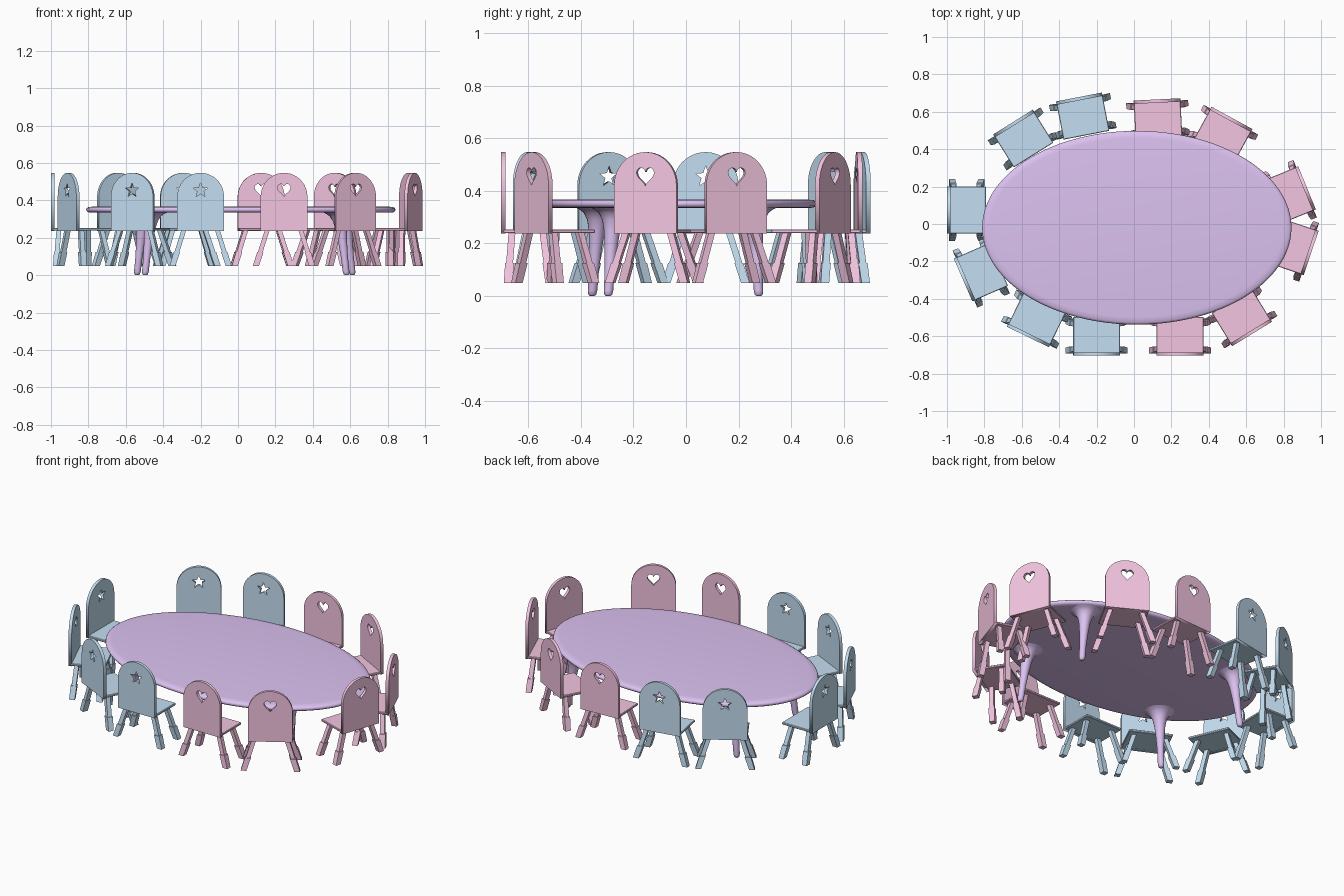
import bpy, bmesh
from math import sin, cos, pi, atan2, sqrt
from mathutils import Matrix

if "Cube" in bpy.data.objects:
    bpy.data.objects.remove(bpy.data.objects["Cube"])


def material(name, rgb):
    m = bpy.data.materials.new(name)
    m.diffuse_color = (*rgb, 1)
    m.use_nodes = True
    m.node_tree.nodes["Principled BSDF"].inputs["Base Color"].default_value = m.diffuse_color
    return m


def add(name, mesh, mat, matrix=None, smooth=False):
    if not mesh.materials:
        mesh.materials.append(mat)
    ob = bpy.data.objects.new(name, mesh)
    bpy.context.collection.objects.link(ob)
    if matrix:
        ob.matrix_world = matrix
    if smooth:
        bpy.ops.object.select_all(action='DESELECT')
        ob.select_set(True)
        bpy.context.view_layer.objects.active = ob
        bpy.ops.object.shade_smooth_by_angle(angle=0.8)
    return ob


def loft(bm, rings, n, turn=0.0):
    """Skin rings given as (cx, cy, z, rx, ry) and cap both ends."""
    loops = []
    for cx, cy, z, rx, ry in rings:
        loops.append([bm.verts.new((cx + rx * cos(turn + 2 * pi * i / n),
                                    cy + ry * sin(turn + 2 * pi * i / n), z)) for i in range(n)])
    for a, b in zip(loops, loops[1:]):
        for i in range(n):
            j = (i + 1) % n
            bm.faces.new((a[i], a[j], b[j], b[i]))
    bm.faces.new(loops[0][::-1])
    bm.faces.new(loops[-1])


def to_mesh(bm, name):
    bmesh.ops.recalc_face_normals(bm, faces=bm.faces)
    me = bpy.data.meshes.new(name)
    bm.to_mesh(me)
    bm.free()
    return me


def seat_mesh():
    bm = bmesh.new()
    bmesh.ops.create_cube(bm, size=1, matrix=Matrix.Translation((0, 0.108, 0.246))
                          @ Matrix.Diagonal((0.25, 0.2, 0.014, 1)))
    bmesh.ops.bevel(bm, geom=bm.edges[:], offset=0.003, segments=1, affect='EDGES')
    return to_mesh(bm, "seat")


def legs_mesh():
    # four splayed square legs, each with a thicker foot
    bm = bmesh.new()
    for sx in (-1, 1):
        for y0, y1 in ((0.027, 0.042), (0.185, 0.16)):
            rings = []
            for z, half in ((0.05, 0.016), (0.125, 0.017), (0.125, 0.013), (0.242, 0.013)):
                t = (z - 0.05) / 0.19
                rings.append((sx * (0.15 - 0.06 * t), y0 + (y1 - y0) * t, z,
                              half * sqrt(2), half * sqrt(2)))
            loft(bm, rings, 4, pi / 4)
    return to_mesh(bm, "legs")


def back_mesh(hole):
    # arched panel with a cut-out, as a filled curve
    cu = bpy.data.curves.new("back_outline", 'CURVE')
    cu.dimensions = '2D'
    cu.fill_mode = 'BOTH'
    cu.extrude = 0.009
    arch = [(-0.125, 0.237), (0.125, 0.237)]
    arch += [(0.125 * cos(pi * i / 24), 0.42 + 0.127 * sin(pi * i / 24)) for i in range(25)]
    for pts in (arch, hole):
        sp = cu.splines.new('POLY')
        sp.points.add(len(pts) - 1)
        for p, (x, z) in zip(sp.points, pts):
            p.co = (x, z, 0, 1)
        sp.use_cyclic_u = True
    tmp = bpy.data.objects.new("back_outline", cu)
    bpy.context.collection.objects.link(tmp)
    dg = bpy.context.evaluated_depsgraph_get()
    me = bpy.data.meshes.new_from_object(tmp.evaluated_get(dg))
    bpy.data.objects.remove(tmp)
    me.transform(Matrix.Translation((0, 0.009, 0)) @ Matrix.Rotation(pi / 2, 4, 'X'))
    return me


star = []
for i in range(10):
    r = 0.017 if i % 2 else 0.041
    star.append((r * sin(pi * i / 5), 0.453 + r * cos(pi * i / 5)))
heart = []
for i in range(28):
    t = 2 * pi * i / 28
    heart.append((0.0022 * 16 * sin(t) ** 3,
                  0.459 + 0.0024 * (13 * cos(t) - 5 * cos(2 * t) - 2 * cos(3 * t) - cos(4 * t))))

purple = material("purple", (0.72, 0.54, 0.88))
pink = material("pink", (0.90, 0.56, 0.75))
blue = material("blue", (0.55, 0.73, 0.88))

# oval table top with rounded rim
bm = bmesh.new()
rim = [(0.334, 0.035), (0.336, 0.012), (0.342, 0.003), (0.35, 0), (0.358, 0.003),
       (0.364, 0.012), (0.367, 0.04)]
loft(bm, [(0.015, -0.02, z, 0.827 - d, 0.518 - d) for z, d in rim], 96)
add("table_top", to_mesh(bm, "table_top"), purple, smooth=True)

# table legs flaring into the underside
for x, y in ((-0.54, 0.277), (0.612, 0.277), (-0.497, -0.357), (0.58, -0.296)):
    bm = bmesh.new()
    rings = []
    for z, r in ((0, 0.009), (0.005, 0.015), (0.02, 0.018), (0.1, 0.019), (0.18, 0.024),
                 (0.25, 0.031), (0.29, 0.04), (0.315, 0.054), (0.328, 0.07), (0.337, 0.09)):
        k = 1 - 0.2 * z
        rings.append((x * k, y * k, z, r, r))
    loft(bm, rings, 20)
    add("table_leg", to_mesh(bm, "table_leg"), purple, smooth=True)

# chairs: middle of the back (x, y) and outward direction
pink_chairs = [(0.123, 0.666, -0.05, 1), (0.524, 0.567, 0.48, 0.88), (0.925, 0.193, 0.93, 0.38),
               (0.947, -0.155, 0.947, -0.32), (0.631, -0.588, 0.52, -0.85), (0.246, -0.704, 0, -1)]
blue_chairs = [(-0.2, -0.704, 0, -1), (-0.567, -0.604, -0.44, -0.9), (-0.914, -0.299, -0.92, -0.4),
               (-1.0, 0.075, -1, 0), (-0.647, 0.545, -0.53, 0.85), (-0.294, 0.679, -0.19, 0.98)]
for mat, hole, places in ((pink, heart, pink_chairs), (blue, star, blue_chairs)):
    parts = (("chair_seat", seat_mesh()), ("chair_back", back_mesh(hole)), ("chair_legs", legs_mesh()))
    for x, y, ox, oy in places:
        m = Matrix.Translation((x, y, 0)) @ Matrix.Rotation(atan2(oy, ox) + pi / 2, 4, 'Z')
        for name, mesh in parts:
            add(name, mesh, mat, m)
